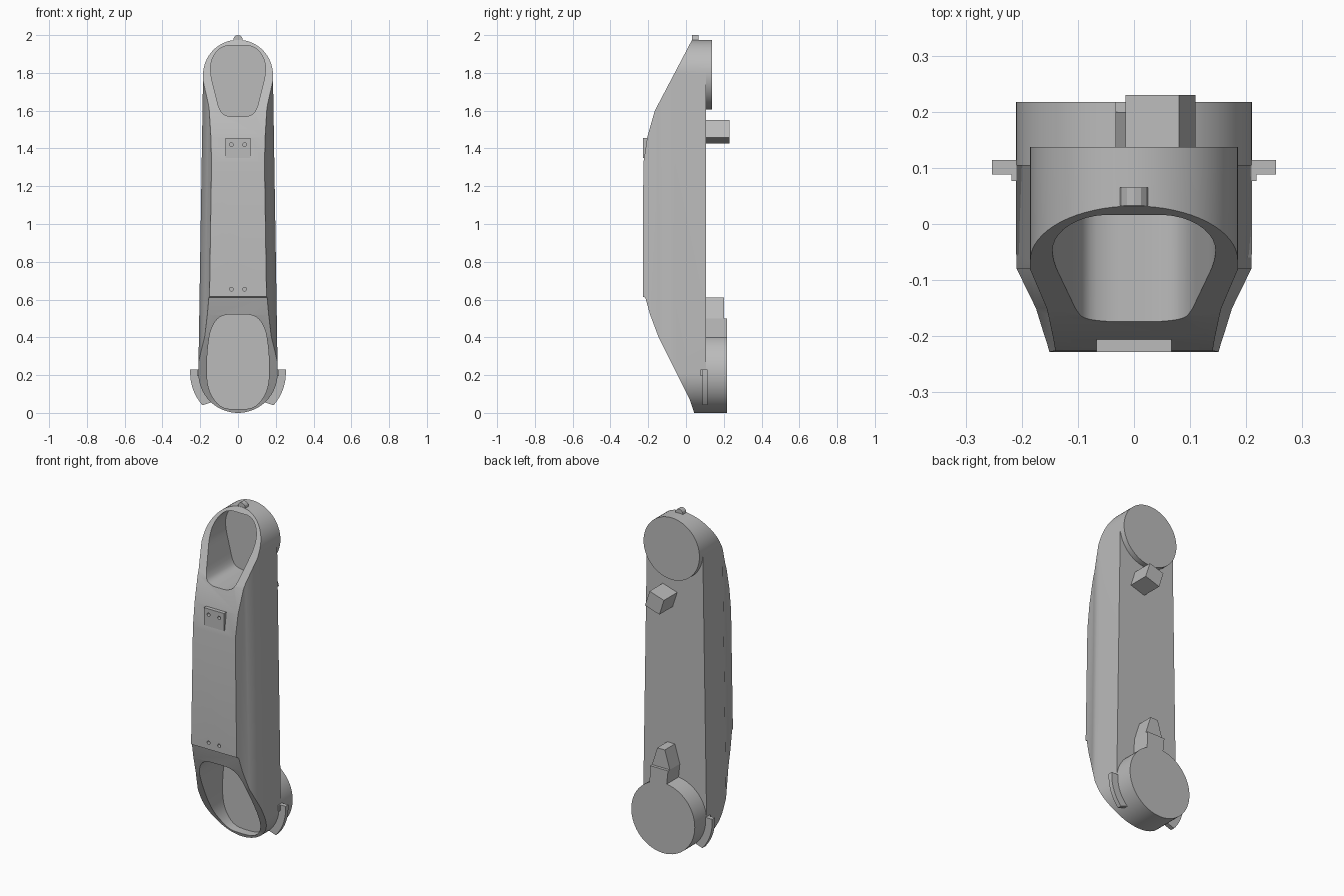
import bpy, bmesh
from math import sin, cos, pi, radians

if "Cube" in bpy.data.objects:
    bpy.data.objects.remove(bpy.data.objects["Cube"], do_unlink=True)

grey = bpy.data.materials.new("grey_metal")
grey.use_nodes = True
colour = (0.5, 0.5, 0.5, 1)
grey.diffuse_color = colour
grey.node_tree.nodes["Principled BSDF"].inputs["Base Color"].default_value = colour


def loft(name, rings):
    """Skin a list of equal-length rings of 3D points and cap both ends."""
    bm = bmesh.new()
    loops = [[bm.verts.new(p) for p in ring] for ring in rings]
    n = len(loops[0])
    for a, b in zip(loops, loops[1:]):
        for i in range(n):
            j = (i + 1) % n
            bm.faces.new((a[i], a[j], b[j], b[i]))
    bm.faces.new(loops[0])
    bm.faces.new(loops[-1])
    bmesh.ops.recalc_face_normals(bm, faces=bm.faces)
    mesh = bpy.data.meshes.new(name)
    bm.to_mesh(mesh)
    bm.free()
    mesh.materials.append(grey)
    ob = bpy.data.objects.new(name, mesh)
    bpy.context.collection.objects.link(ob)
    return ob


def extrude(name, outline, y0, y1):
    """Extrude an (x, z) outline along y."""
    return loft(name, [[(x, y, z) for x, z in outline] for y in (y0, y1)])


def arc(cx, cz, r, start, end, n):
    angles = [radians(start + (end - start) * i / n) for i in range(n + 1)]
    return [(cx + r * cos(a), cz + r * sin(a)) for a in angles]


def disc(name, x, z, r, y0, y1, n=64):
    return extrude(name, arc(x, z, r, 0, 360, n)[:-1], y0, y1)


def box(name, x0, x1, y0, y1, z0, z1):
    return extrude(name, [(x0, z0), (x1, z0), (x1, z1), (x0, z1)], y0, y1)


def rounded(half, passes=2):
    """Mirror half an outline in x and cut its corners smooth."""
    pts = half + [(-x, z) for x, z in half[-2:0:-1]]
    for _ in range(passes):
        cut = []
        for (ax, az), (bx, bz) in zip(pts, pts[1:] + pts[:1]):
            cut.append((ax * .75 + bx * .25, az * .75 + bz * .25))
            cut.append((ax * .25 + bx * .75, az * .25 + bz * .75))
        pts = cut
    return pts


def boolean(ob, cutter, operation):
    cutter.hide_render = True
    mod = ob.modifiers.new(operation.lower(), 'BOOLEAN')
    mod.operation, mod.object, mod.solver = operation, cutter, 'EXACT'
    bpy.context.view_layer.objects.active = ob
    bpy.ops.object.modifier_apply(modifier=mod.name)
    bpy.data.objects.remove(cutter, do_unlink=True)


LOW_Z, LOW_R = 0.21, 0.21
TOP_Z, TOP_R = 1.79, 0.185

# Arm body: tapered capsule that narrows toward the front
layers = [(0.105, 0), (-0.08, 0), (-0.15, 0.032), (-0.24, 0.056)]
body = loft("arm_body", [
    [(x, y, z) for x, z in arc(0, TOP_Z, TOP_R - inset, 0, 180, 32)
     + arc(0, LOW_Z, LOW_R - inset, 180, 360, 32)]
    for y, inset in layers])

# Side profile trims the front of the body
profile = [(0.105, -0.02), (0.05, -0.02), (0.02, 0.07), (-0.145, 0.4), (-0.19, 0.52),
           (-0.215, 0.61), (-0.228, 0.615), (-0.226, 1.32), (-0.205, 1.46),
           (-0.165, 1.6), (0.04, 1.99), (0.105, 1.99)]
trim = loft("trim", [[(x, y, z) for y, z in profile] for x in (-0.4, 0.4)])
boolean(body, trim, 'INTERSECT')

# Raised screw pad near the top of the front
pad = box("pad", -0.067, 0.067, -0.228, -0.15, 1.35, 1.455)
boolean(body, pad, 'UNION')

# Joint pockets open to the front
upper = [(0, 1.945), (0.08, 1.945), (0.135, 1.89), (0.15, 1.81), (0.12, 1.69),
         (0.095, 1.59), (0.05, 1.568), (0, 1.568)]
lower = [(0, 0.52), (0.09, 0.52), (0.14, 0.46), (0.16, 0.36), (0.168, 0.2),
         (0.15, 0.1), (0.09, 0.025), (0, 0.018)]
for half in (upper, lower):
    boolean(body, extrude("pocket", rounded(half), -0.5, 0.09), 'DIFFERENCE')

# Screw holes
for z in (1.42, 0.655):
    for x in (-0.035, 0.035):
        boolean(body, disc("hole", x, z, 0.01, -0.3, -0.2, 16), 'DIFFERENCE')

# Joint discs on the back
parts = [body,
         disc("lower_joint_disc", 0, LOW_Z, LOW_R, 0.1, 0.217),
         disc("upper_joint_disc", 0, TOP_Z, TOP_R, 0.1, 0.137)]

# Small knob on the top end
parts.append(disc("top_knob", 0, 1.975, 0.025, 0.033, 0.065, 12))

# Tilted square block on the back
parts.append(extrude("back_block", [(0.08, 1.55), (-0.015, 1.52), (0.015, 1.427),
                                    (0.11, 1.457)], 0.1, 0.23))

# Latch above the lower disc
parts.append(extrude("latch_base", [(-0.02, 0.38), (0.09, 0.38), (0.085, 0.5),
                                    (-0.033, 0.5)], 0.1, 0.217))
parts.append(extrude("latch_tip", [(-0.033, 0.5), (0.085, 0.5), (0.05, 0.61),
                                   (0.0, 0.61)], 0.1, 0.2))

# Curved side fins with small tabs
for side, label in ((1, "left"), (-1, "right")):
    outline = arc(0, LOW_Z, 0.205, -48, 5, 16) + [(0.205, 0.23), (0.253, 0.23)] \
        + arc(0, LOW_Z, 0.253, 0, -42, 16)
    outline = [(side * x, z) for x, z in outline]
    parts.append(extrude(label + "_fin", outline, 0.088, 0.114))
    xs = sorted((side * 0.2, side * 0.218))
    parts.append(box(label + "_fin_tab", *xs, 0.077, 0.1, 0.195, 0.23))

# Smooth shading with sharp edges kept
bpy.ops.object.select_all(action='DESELECT')
for ob in parts:
    ob.select_set(True)
bpy.context.view_layer.objects.active = body
bpy.ops.object.shade_smooth_by_angle(angle=radians(25))
